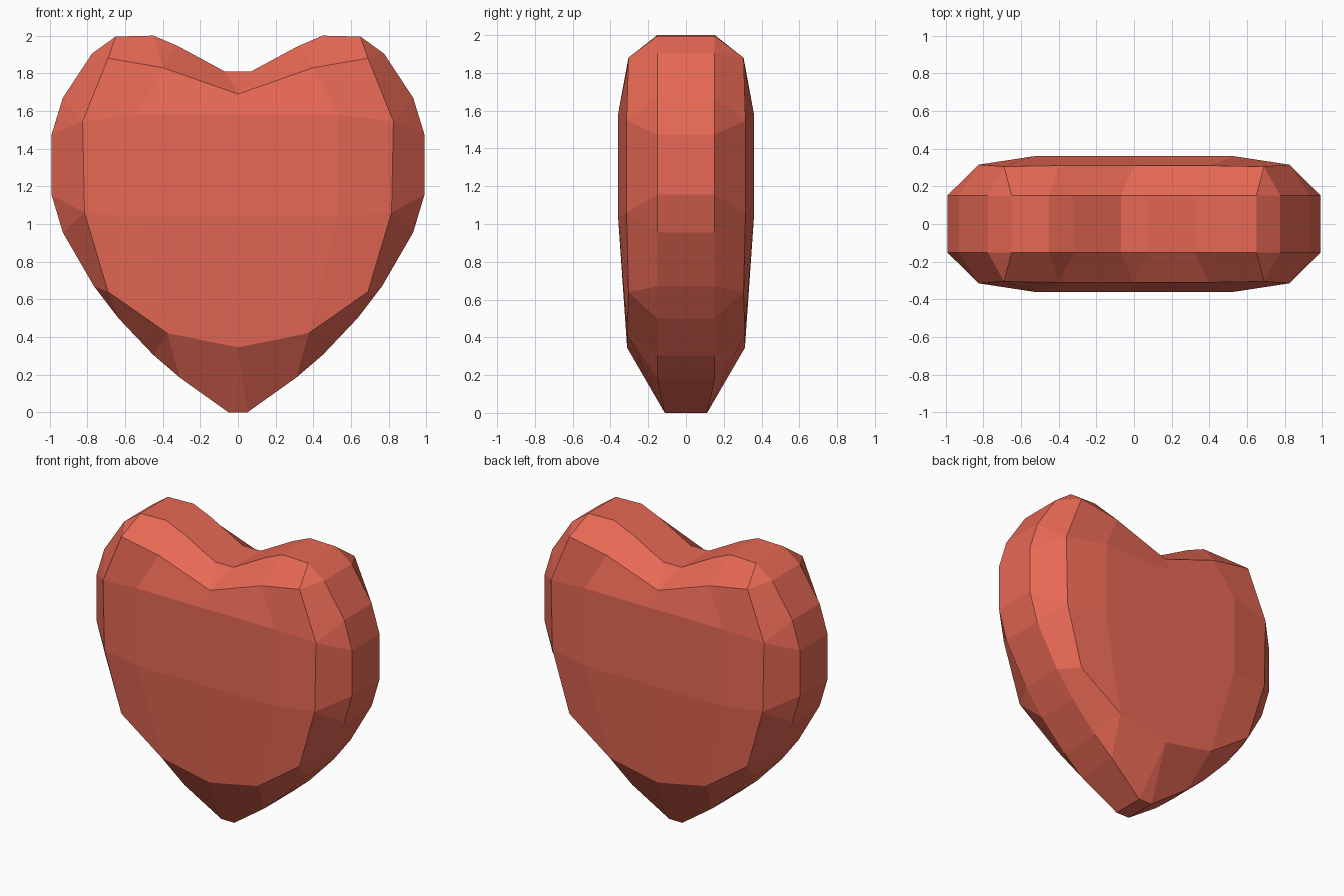
import bpy, bmesh

if "Cube" in bpy.data.objects:
    bpy.data.objects.remove(bpy.data.objects["Cube"])

# Right half of the front-face outline, cleft to tip: (x, z, depth)
FACE = [(0, 1.69, .31), (.40, 1.83, .31), (.69, 1.88, .305), (.825, 1.545, .315),
        (.815, 1.06, .315), (.69, .64, .305), (.375, .42, .312), (0, .345, .312)]
# Each face corner fans out to two points on the side wall
RIM = [((-.07, 1.81), (.07, 1.81)), ((.32, 1.945), (.45, 2.0)),
       ((.65, 1.995), (.775, 1.905)), ((.93, 1.67), (.99, 1.475)),
       ((.99, 1.155), (.93, .955)), ((.765, .67), (.635, .5)),
       ((.45, .305), (.31, .185)), ((.05, 0), (-.05, 0))]
WALL, TIP, BULGE = .152, .112, .36

# Mirror to the full outline
face = FACE + [(-x, z, d) for x, z, d in FACE[-2:0:-1]]
rim = RIM + [((-b[0], b[1]), (-a[0], a[1])) for a, b in RIM[-2:0:-1]]
n = len(face)

bm = bmesh.new()


def rim_vert(p, s):
    return bm.verts.new((p[0], s * (TIP if p[1] == 0 else WALL), p[1]))


walls = []
for s in (-1, 1):
    inner = [bm.verts.new((x, s * d, z)) for x, z, d in face]
    outer = [rim_vert(p, s) for pair in rim for p in pair]
    walls.append(outer)

    # Chamfer: a triangle at each corner, a quad along each edge
    for i in range(n):
        j = (i + 1) % n
        bm.faces.new((inner[i], outer[2 * i], outer[2 * i + 1]))
        bm.faces.new((inner[i], outer[2 * i + 1], outer[2 * j], inner[j]))

    # Shallow raised panel, as a 4 x 3 grid of faces
    up = [bm.verts.new((x, s * BULGE, 1.58)) for x in (-.53, 0, .53)]
    lo = [bm.verts.new((x, s * BULGE, 1.04)) for x in (-.53, 0, .53)]
    v = inner
    rows = [[v[12], v[13], v[0], v[1], v[2]],
            [v[11], *up, v[3]],
            [v[10], *lo, v[4]],
            [v[9], v[8], v[7], v[6], v[5]]]
    for a, b in zip(rows, rows[1:]):
        for k in range(4):
            bm.faces.new((a[k], a[k + 1], b[k + 1], b[k]))

# Side wall joining front and back
f, b = walls
for i in range(2 * n):
    j = (i + 1) % (2 * n)
    bm.faces.new((f[i], f[j], b[j], b[i]))

bmesh.ops.recalc_face_normals(bm, faces=bm.faces)
mesh = bpy.data.meshes.new("heart")
bm.to_mesh(mesh)
bm.free()
heart = bpy.data.objects.new("heart", mesh)
bpy.context.collection.objects.link(heart)

red = bpy.data.materials.new("red")
red.diffuse_color = (.8, .14, .09, 1)
red.use_nodes = True
red.node_tree.nodes["Principled BSDF"].inputs["Base Color"].default_value = red.diffuse_color
mesh.materials.append(red)
